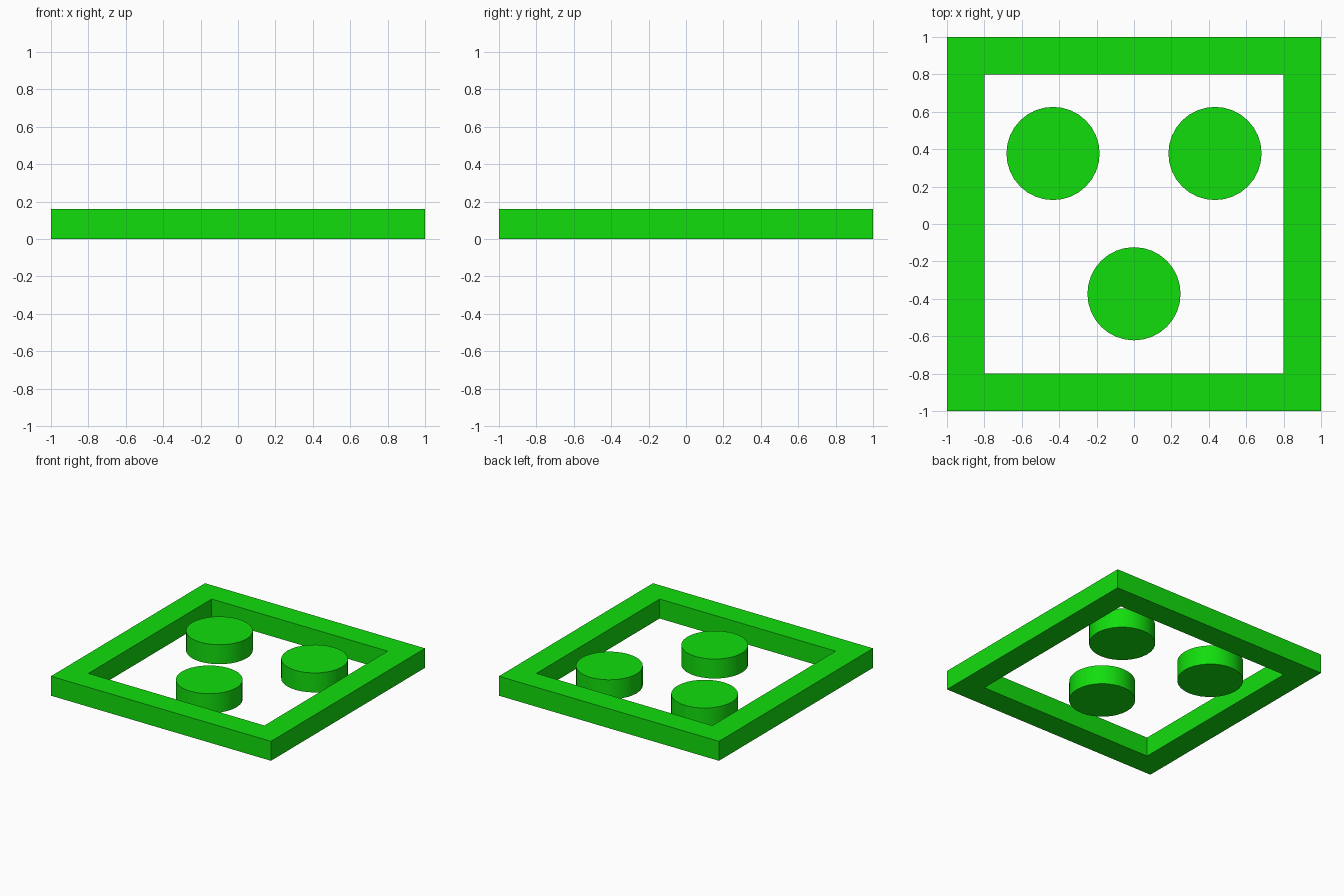
import bpy, bmesh

if "Cube" in bpy.data.objects:
    bpy.data.objects.remove(bpy.data.objects["Cube"])

HEIGHT = 0.16

green = bpy.data.materials.new("green")
green.diffuse_color = (0.006, 0.73, 0.004, 1)
green.use_nodes = True
green.node_tree.nodes["Principled BSDF"].inputs["Base Color"].default_value = green.diffuse_color


def finish(name, bm):
    bmesh.ops.recalc_face_normals(bm, faces=bm.faces)
    mesh = bpy.data.meshes.new(name)
    bm.to_mesh(mesh)
    bm.free()
    mesh.materials.append(green)
    obj = bpy.data.objects.new(name, mesh)
    bpy.context.collection.objects.link(obj)
    return obj


# Square frame: a flat mitred ring raised to full height
bm = bmesh.new()
corners = [(-1, -1), (1, -1), (1, 1), (-1, 1)]
outer = [bm.verts.new((x, y, 0)) for x, y in corners]
inner = [bm.verts.new((0.8 * x, 0.8 * y, 0)) for x, y in corners]
for i in range(4):
    j = (i + 1) % 4
    bm.faces.new((outer[i], outer[j], inner[j], inner[i]))
raised = bmesh.ops.extrude_face_region(bm, geom=bm.faces[:], use_keep_orig=True)
top = [v for v in raised["geom"] if isinstance(v, bmesh.types.BMVert)]
bmesh.ops.translate(bm, verts=top, vec=(0, 0, HEIGHT))
finish("square_frame", bm)

# Three round discs inside the frame
discs = {"disc_left": (-0.433, 0.377), "disc_right": (0.433, 0.377), "disc_front": (0, -0.373)}
for name, (x, y) in discs.items():
    bm = bmesh.new()
    bmesh.ops.create_cone(bm, cap_ends=True, segments=32, radius1=0.249, radius2=0.249, depth=HEIGHT)
    for face in bm.faces:
        face.smooth = len(face.verts) == 4
    for edge in bm.edges:
        edge.smooth = all(len(f.verts) == 4 for f in edge.link_faces)
    disc = finish(name, bm)
    disc.location = (x, y, HEIGHT / 2)
